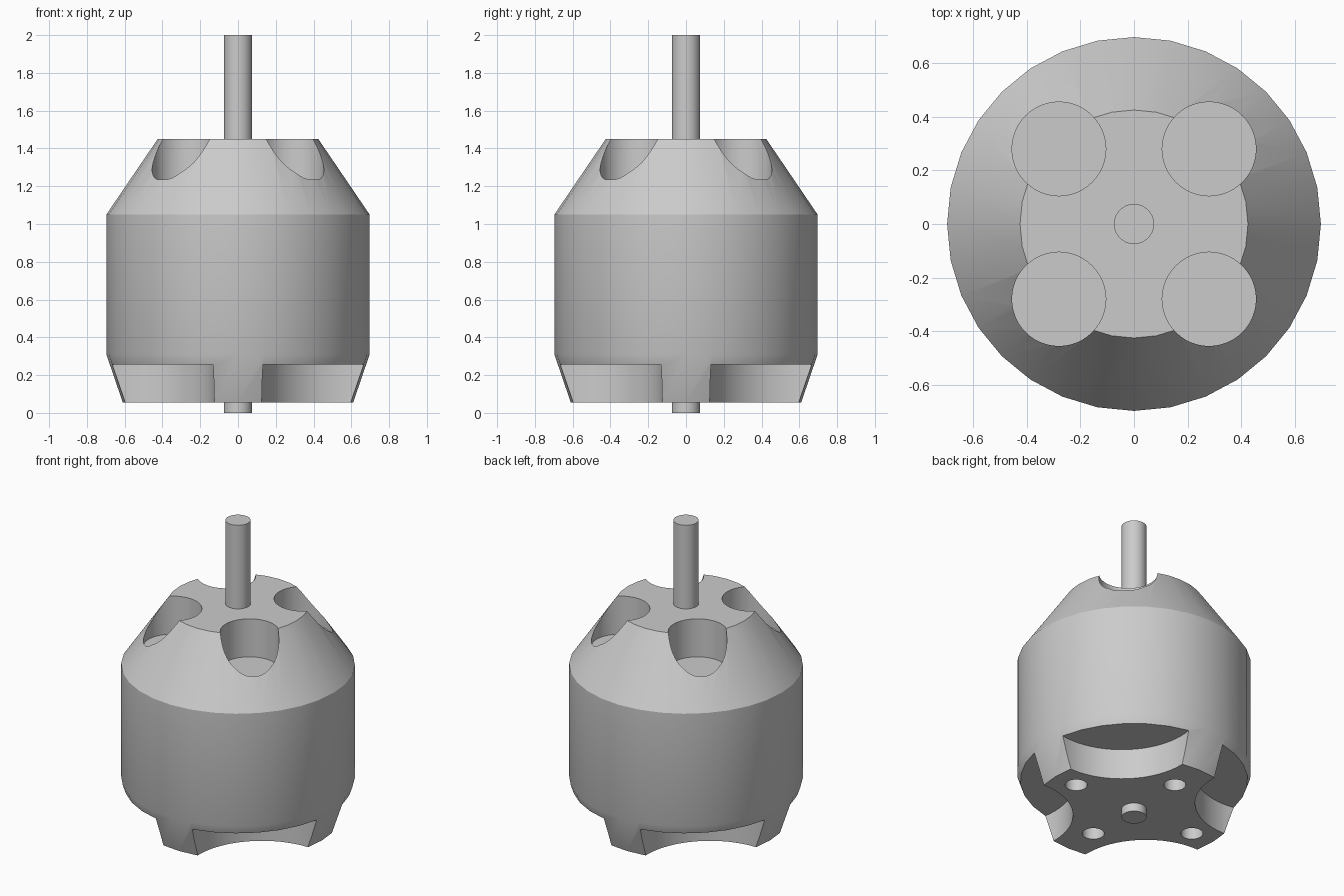
import bpy, bmesh, math
from math import radians, cos, sin

default = bpy.data.objects.get("Cube")
if default:
    bpy.data.objects.remove(default, do_unlink=True)

# One plain metal colour
metal = bpy.data.materials.new("grey_metal")
metal.use_nodes = True
GREY = (0.6, 0.6, 0.6, 1)
metal.diffuse_color = GREY
metal.node_tree.nodes["Principled BSDF"].inputs["Base Color"].default_value = GREY


def lathe(name, profile, sides, x=0, y=0):
    """Closed solid from (radius, height) rings around a vertical axis."""
    bm = bmesh.new()
    rings = []
    for r, z in profile:
        angles = [2 * math.pi * i / sides for i in range(sides)]
        rings.append([bm.verts.new((x + r * cos(a), y + r * sin(a), z)) for a in angles])
    for low, high in zip(rings, rings[1:]):
        for i in range(sides):
            j = (i + 1) % sides
            bm.faces.new((low[i], low[j], high[j], high[i]))
    bm.faces.new(rings[0][::-1])
    bm.faces.new(rings[-1])
    mesh = bpy.data.meshes.new(name)
    bm.to_mesh(mesh)
    bm.free()
    mesh.materials.append(metal)
    obj = bpy.data.objects.new(name, mesh)
    bpy.context.collection.objects.link(obj)
    return obj


def select(obj):
    bpy.ops.object.select_all(action="DESELECT")
    obj.select_set(True)
    bpy.context.view_layer.objects.active = obj


def drill(obj, radius, low, high, x, y, sides=32):
    """Cut a vertical round hole out of obj."""
    cutter = lathe("cutter", [(radius, low), (radius, high)], sides, x, y)
    cutter.hide_render = True
    mod = obj.modifiers.new("cut", "BOOLEAN")
    mod.operation = "DIFFERENCE"
    mod.solver = "EXACT"
    mod.object = cutter
    select(obj)
    bpy.ops.object.modifier_apply(modifier=mod.name)
    bpy.data.objects.remove(cutter, do_unlink=True)


# Motor housing: tapered foot, straight can, conical shoulder
BASE, TOP = 0.055, 1.45
housing = lathe("housing", [(0.61, BASE), (0.697, 0.31), (0.697, 1.05), (0.425, TOP)], 32)

for k in range(4):
    a = radians(45 + 90 * k)
    # Round pocket in the shoulder
    drill(housing, 0.175, 1.2, TOP + 0.2, 0.396 * cos(a), 0.396 * sin(a), 48)
    # Scalloped notch between the mounting feet
    drill(housing, 0.46, BASE - 0.2, 0.255, 0.827 * cos(a), 0.827 * sin(a), 64)

# Screw holes in the feet, wider spacing along x than y
for x, y in ((0.45, 0), (-0.45, 0), (0, 0.378), (0, -0.378)):
    drill(housing, 0.066, BASE - 0.1, BASE + 0.2, x, y)

# Shaft through the whole housing
shaft = lathe("shaft", [(0.075, 0), (0.075, 2)], 32)

for obj in (housing, shaft):
    select(obj)
    bpy.ops.object.shade_smooth_by_angle(angle=radians(30))
